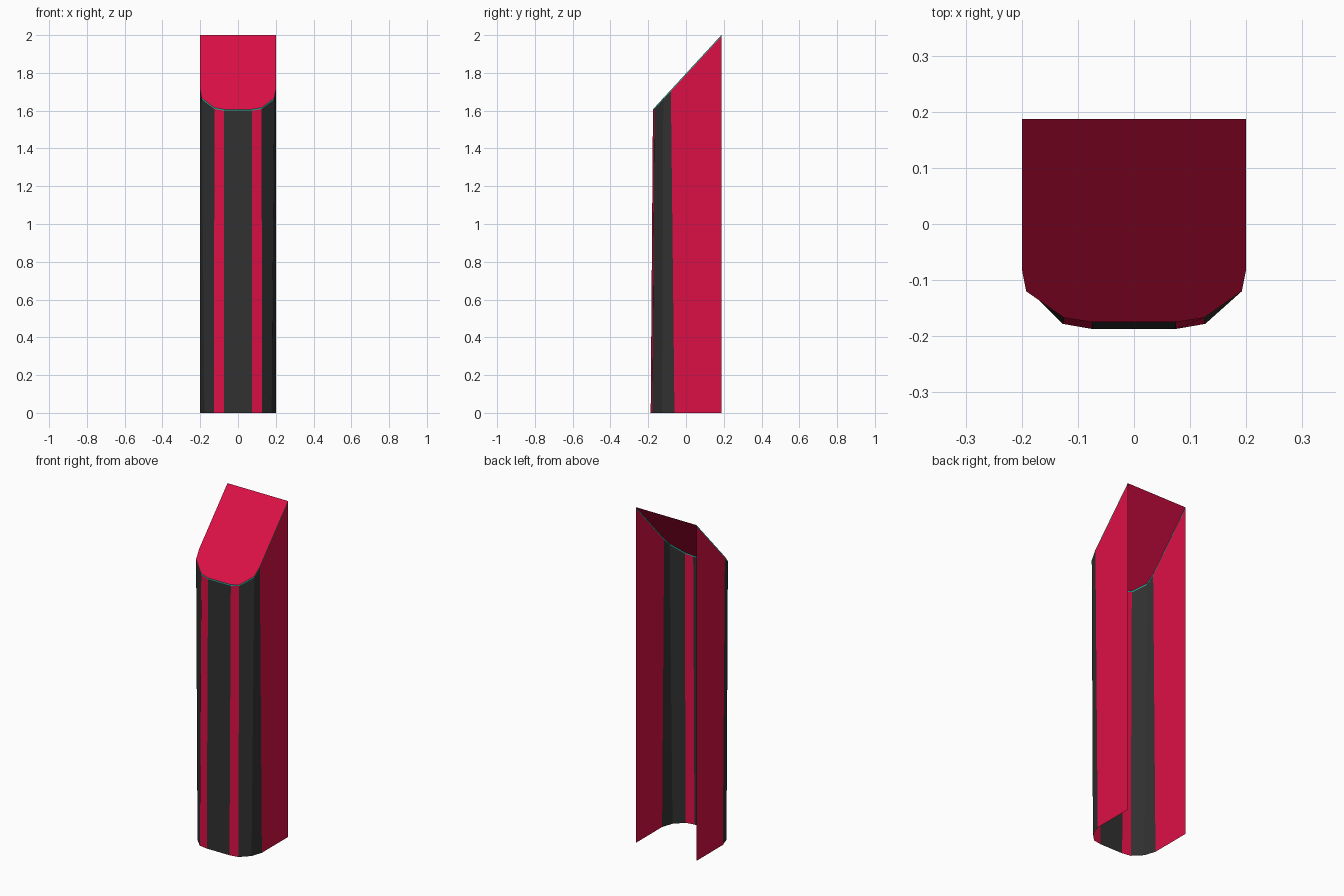
import bpy

cube = bpy.data.objects.get("Cube")
if cube:
    bpy.data.objects.remove(cube, do_unlink=True)


def make_material(name, rgb):
    mat = bpy.data.materials.new(name)
    mat.use_nodes = True
    color = (*rgb, 1.0)
    mat.diffuse_color = color
    mat.node_tree.nodes["Principled BSDF"].inputs["Base Color"].default_value = color
    return mat


crimson = make_material("crimson", (0.71, 0.005, 0.06))
charcoal = make_material("charcoal", (0.03, 0.03, 0.03))
teal = make_material("teal", (0.02, 0.45, 0.34))


def make_object(name, verts, faces, materials, indices):
    mesh = bpy.data.meshes.new(name)
    mesh.from_pydata(verts, [], faces)
    for mat in materials:
        mesh.materials.append(mat)
    for poly, index in zip(mesh.polygons, indices):
        poly.material_index = index
    mesh.update()
    obj = bpy.data.objects.new(name, mesh)
    bpy.context.collection.objects.link(obj)
    return obj


def mirrored(half):
    """Outline from the back right corner, round the front, to the back left corner."""
    return [(-x, y) for x, y in half] + [(x, y) for x, y in reversed(half)]


BACK = 0.187
TRIM = 0.007


def slope(y):
    return 2.0 + 1.085 * (y - BACK)


def loft(name, lower, upper, materials, indices):
    """Open strip of quads between two outlines."""
    n = len(lower)
    faces = [(i, i + 1, n + i + 1, n + i) for i in range(n - 1)]
    return make_object(name, lower + upper, faces, materials, indices)


# Half outlines: the front tapers slightly from foot to sloped top
foot = mirrored([(0.2, BACK), (0.2, -0.061), (0.178, -0.127), (0.127, -0.178), (0.075, -0.187)])
head = mirrored([(0.2, BACK), (0.2, -0.08), (0.192, -0.12), (0.125, -0.167), (0.075, -0.175)])

bottom_ring = [(x, y, 0.0) for x, y in foot]
trim_ring = [(x, y, slope(y) - TRIM) for x, y in head]
top_ring = [(x, y, slope(y)) for x, y in head]

# Outer walls: crimson sides and stripes, charcoal corners and centre
half_stripes = [0, 1, 1, 0]
stripes = half_stripes + [1] + half_stripes[::-1]
loft("wall_shell", bottom_ring, trim_ring, [crimson, charcoal], stripes)

# Thin trim along the sloped rim
loft("rim_trim", trim_ring, top_ring, [teal], [0] * len(stripes))

# Sloped cover; the back and underside stay open
make_object("sloped_cover", top_ring, [tuple(range(len(top_ring)))], [crimson], [0])
